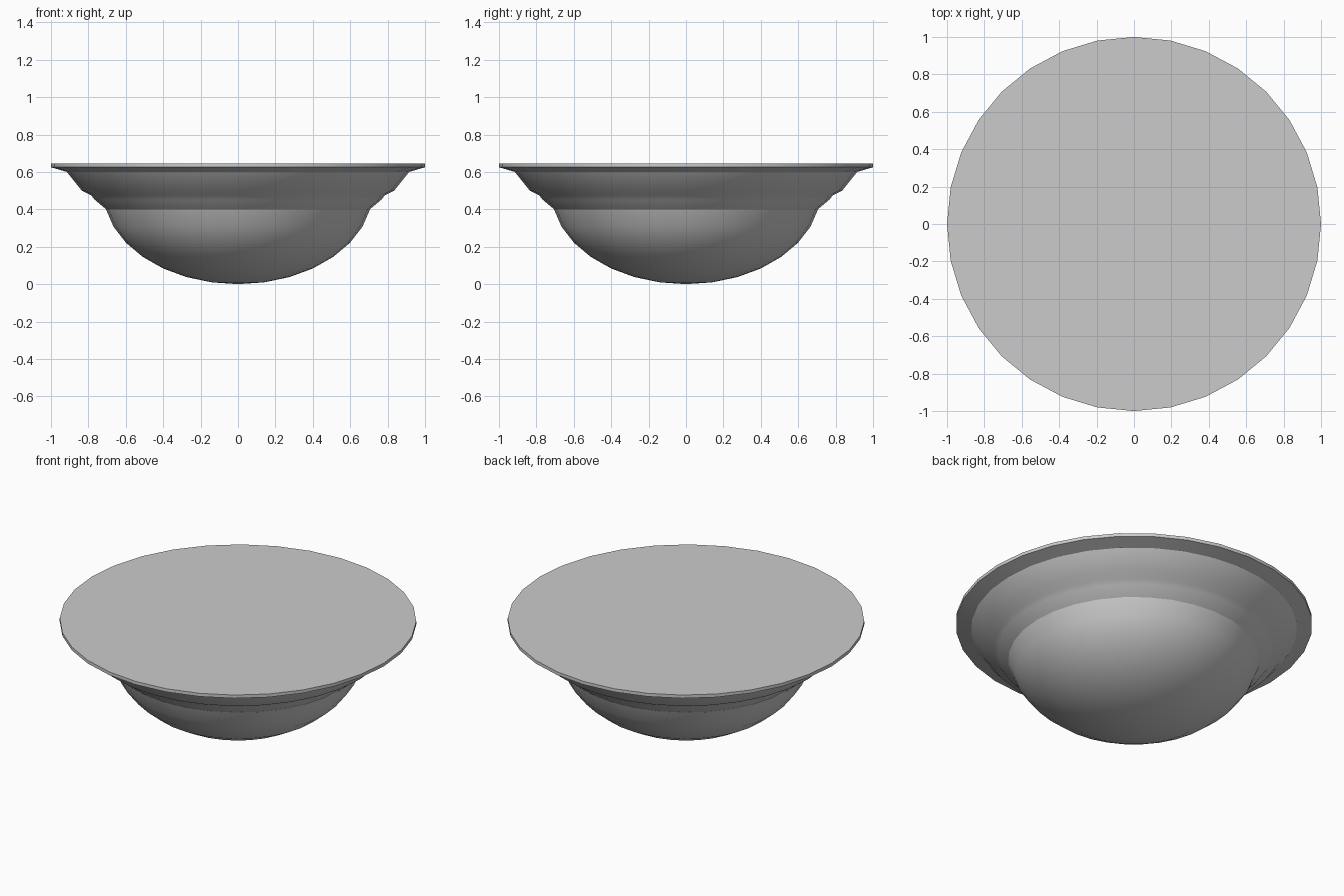
import bpy, bmesh, math

if "Cube" in bpy.data.objects:
    bpy.data.objects.remove(bpy.data.objects["Cube"])

SEG = 32
grey = bpy.data.materials.new("light_grey")
grey.diffuse_color = (0.6, 0.6, 0.6, 1)
grey.use_nodes = True
grey.node_tree.nodes["Principled BSDF"].inputs["Base Color"].default_value = grey.diffuse_color


def lathe(name, profile, angle):
    """Spin an (r, z) profile around z; radius 0 makes a single pole."""
    bm = bmesh.new()
    rings = []
    for r, z in profile:
        n = SEG if r > 0 else 1
        rings.append([bm.verts.new((r * math.cos(2 * math.pi * i / SEG),
                                    r * math.sin(2 * math.pi * i / SEG), z))
                      for i in range(n)])
    for a, b in zip(rings, rings[1:]):
        for i in range(SEG):
            j = (i + 1) % SEG
            if len(a) == 1:
                bm.faces.new((a[0], b[j], b[i]))
            elif len(b) == 1:
                bm.faces.new((a[i], a[j], b[0]))
            else:
                bm.faces.new((a[i], a[j], b[j], b[i]))
    bmesh.ops.recalc_face_normals(bm, faces=bm.faces[:])
    mesh = bpy.data.meshes.new(name)
    bm.to_mesh(mesh)
    bm.free()
    mesh.materials.append(grey)
    ob = bpy.data.objects.new(name, mesh)
    bpy.context.collection.objects.link(ob)
    bpy.ops.object.select_all(action='DESELECT')
    ob.select_set(True)
    bpy.context.view_layer.objects.active = ob
    bpy.ops.object.shade_smooth_by_angle(angle=math.radians(angle))
    return ob


# Rounded lower dome: squashed sphere, closed inside the collar
dome = [(0.72 * math.sin(k * math.pi / 16), 0.497 * (1 - math.cos(k * math.pi / 16)))
        for k in range(8)]
dome[0] = (0, 0)
dome.append((0, dome[-1][1]))
lathe("dome", dome, 30)

# Stepped collar with thin lip and flat top plate
lathe("stepped_rim", [(0, 0.40), (0.705, 0.40), (0.765, 0.45), (0.785, 0.475),
                      (0.835, 0.50), (0.915, 0.60), (1.0, 0.625),
                      (1.0, 0.645), (0, 0.645)], 25)
